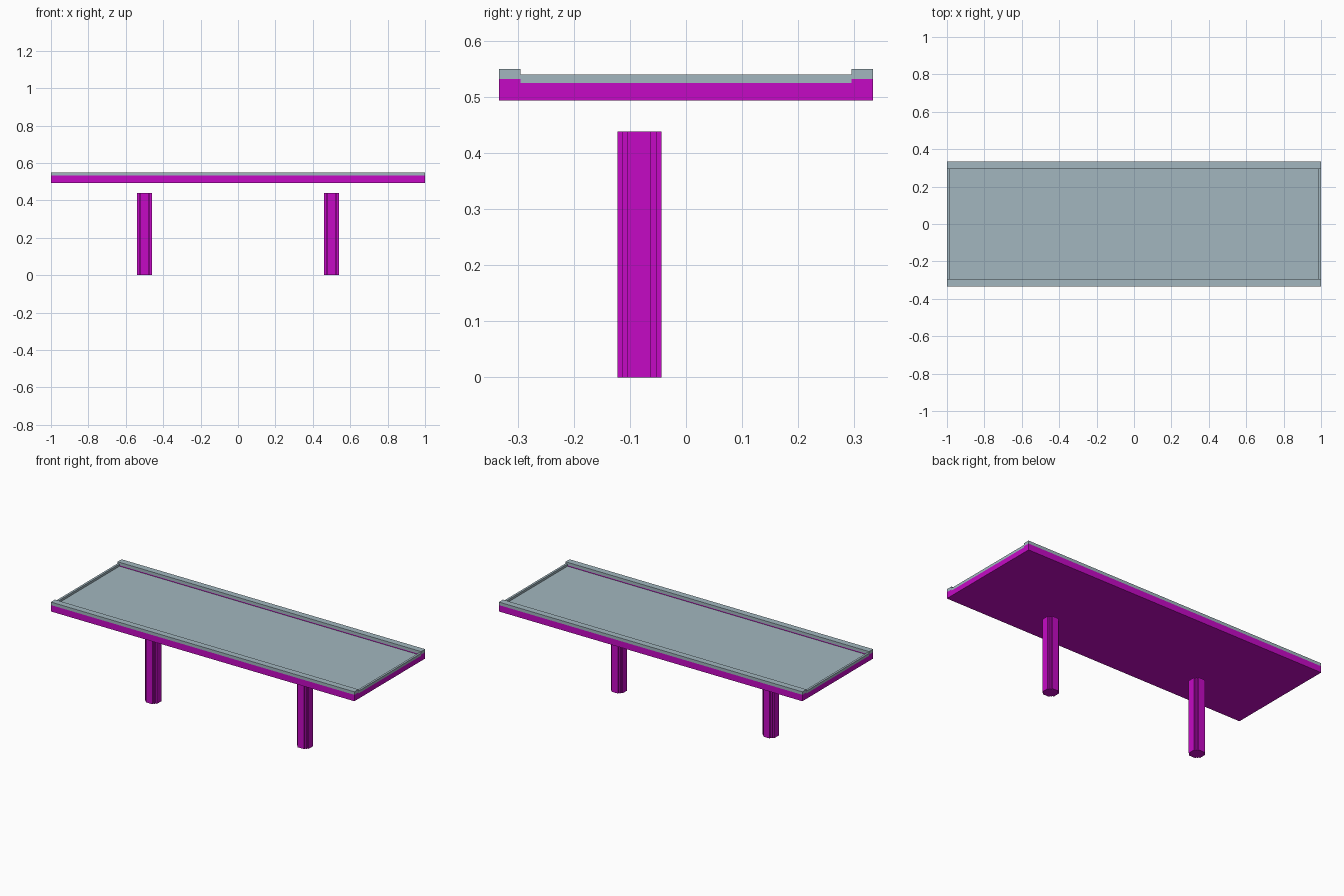
import bpy, bmesh

if "Cube" in bpy.data.objects:
    bpy.data.objects.remove(bpy.data.objects["Cube"], do_unlink=True)


def material(name, color):
    m = bpy.data.materials.new(name)
    m.use_nodes = True
    m.diffuse_color = color
    m.node_tree.nodes["Principled BSDF"].inputs["Base Color"].default_value = color
    return m


magenta = material("magenta", (0.56, 0.003, 0.56, 1))
grey = material("blue grey", (0.36, 0.47, 0.52, 1))


def extrude(name, outline, vector, mat):
    """Solid prism made by sweeping a closed outline along a vector."""
    bm = bmesh.new()
    face = bm.faces.new([bm.verts.new(p) for p in outline])
    swept = bmesh.ops.extrude_face_region(bm, geom=[face])["geom"]
    bmesh.ops.translate(bm, vec=vector,
                        verts=[g for g in swept if isinstance(g, bmesh.types.BMVert)])
    bmesh.ops.recalc_face_normals(bm, faces=bm.faces)
    mesh = bpy.data.meshes.new(name)
    bm.to_mesh(mesh)
    bm.free()
    mesh.materials.append(mat)
    ob = bpy.data.objects.new(name, mesh)
    bpy.context.collection.objects.link(ob)
    return ob


def along_x(name, profile, x0, x1, mat):
    return extrude(name, [(x0, y, z) for y, z in profile], (x1 - x0, 0, 0), mat)


def rect(y0, y1, z0, z1):
    return [(y0, z0), (y1, z0), (y1, z1), (y0, z1)]


EDGE, INNER, LIP = 0.333, 0.295, 0.987
BOTTOM, FLOOR, STEP, END_TOP, SIDE_TOP = 0.494, 0.525, 0.532, 0.54, 0.55

# Deck: slab with slightly raised long edges
along_x("deck_slab", [(-EDGE, BOTTOM), (EDGE, BOTTOM), (EDGE, STEP), (INNER, STEP),
                      (INNER, FLOOR), (-INNER, FLOOR), (-INNER, STEP), (-EDGE, STEP)],
        -1, 1, magenta)

# Tray surface and its rims
along_x("tray_floor", rect(-INNER, INNER, FLOOR, FLOOR + 0.002), -LIP, LIP, grey)
for side, s in (("left", 1), ("right", -1)):
    along_x(side + "_end_rim", rect(-INNER, INNER, FLOOR, END_TOP), s * LIP, s, grey)
for side, s in (("front", -1), ("back", 1)):
    along_x(side + "_rim", rect(s * INNER, s * EDGE, STEP, SIDE_TOP), -1, 1, grey)

# Legs: square posts with stepped corners
A, B, C = 0.039, 0.03, 0.021
quarter = [(A, C), (B, C), (B, B), (C, B), (C, A)]
section = []
for turn in range(4):
    section += quarter
    quarter = [(-y, x) for x, y in quarter]
for side, s in (("left", 1), ("right", -1)):
    leg = extrude(side + "_leg", [(x, y, 0) for x, y in section], (0, 0, 0.438), magenta)
    leg.location = (s * 0.5, -0.083, 0)
